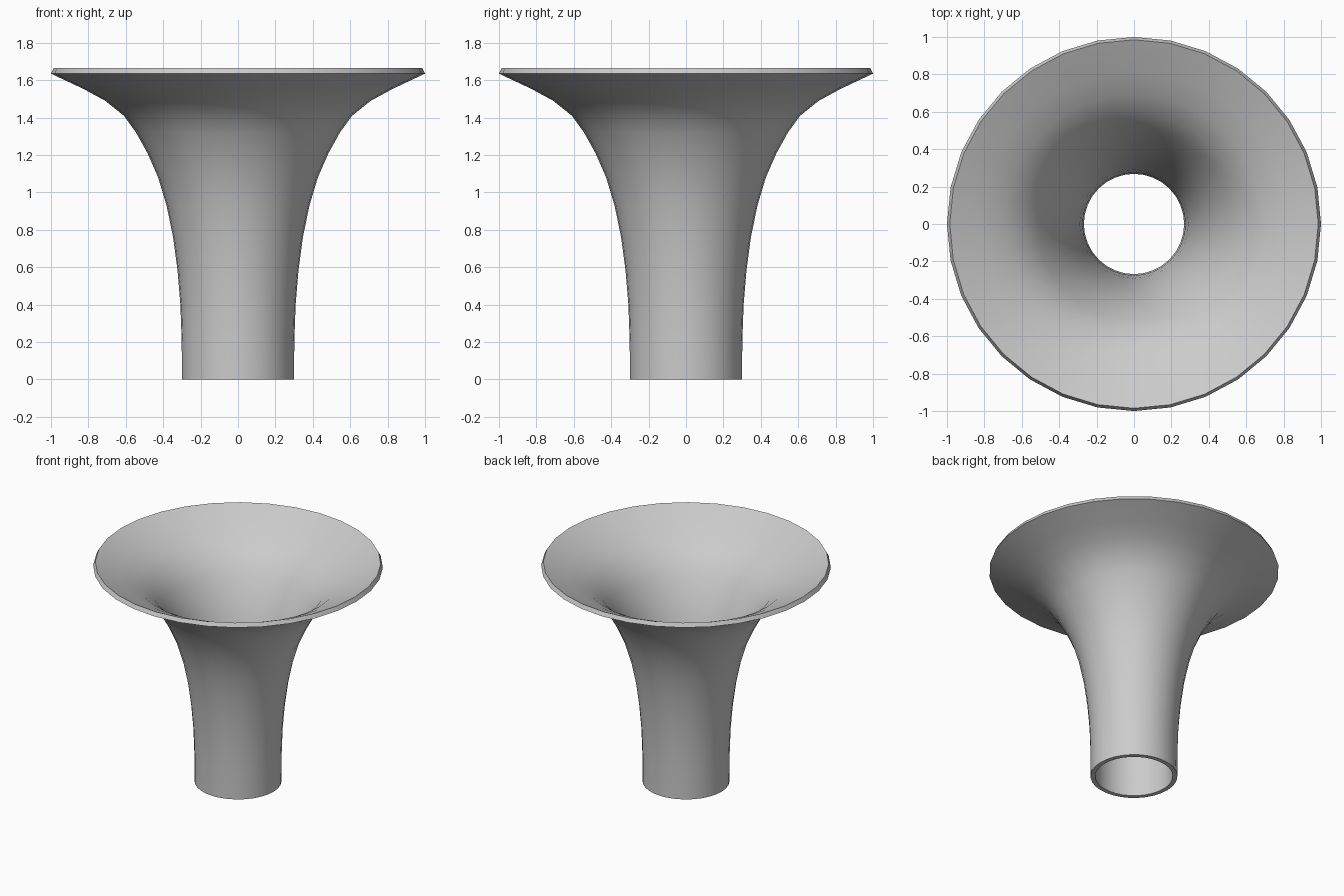
import bpy, bmesh, math
from mathutils import Vector

if "Cube" in bpy.data.objects:
    bpy.data.objects.remove(bpy.data.objects["Cube"])

SIDES = 32
THICK = 0.033

# Outer profile of the flared bell: (radius, height)
outer = [Vector(p) for p in (
    (0.30, 0.0), (0.301, 0.2), (0.308, 0.4), (0.323, 0.58), (0.347, 0.76),
    (0.382, 0.93), (0.427, 1.08), (0.484, 1.21), (0.545, 1.32), (0.61, 1.41),
    (0.71, 1.49), (0.83, 1.555), (1.0, 1.635))]

# Inner profile: the outer one offset inwards along its normals
inner = []
for i, p in enumerate(outer):
    t = (outer[min(i + 1, len(outer) - 1)] - outer[max(i - 1, 0)]).normalized()
    inner.append(p + Vector((-t.y, t.x)) * THICK)
inner[0] = Vector((0.268, 0.0))
inner[-1] = Vector((0.985, 1.665))

# Spin the closed profile into a hollow horn
profile = outer + inner[::-1]
bm = bmesh.new()
rings = []
for k in range(SIDES):
    a = 2 * math.pi * k / SIDES
    rings.append([bm.verts.new((p.x * math.cos(a), p.x * math.sin(a), p.y)) for p in profile])
n = len(profile)
for k in range(SIDES):
    r, s = rings[k], rings[(k + 1) % SIDES]
    for j in range(n):
        bm.faces.new((r[j], s[j], s[(j + 1) % n], r[(j + 1) % n]))
bmesh.ops.recalc_face_normals(bm, faces=bm.faces)
mesh = bpy.data.meshes.new("flared_horn")
bm.to_mesh(mesh)
bm.free()

horn = bpy.data.objects.new("flared_horn", mesh)
bpy.context.collection.objects.link(horn)
bpy.context.view_layer.objects.active = horn
horn.select_set(True)
bpy.ops.object.shade_smooth_by_angle(angle=math.radians(35))
